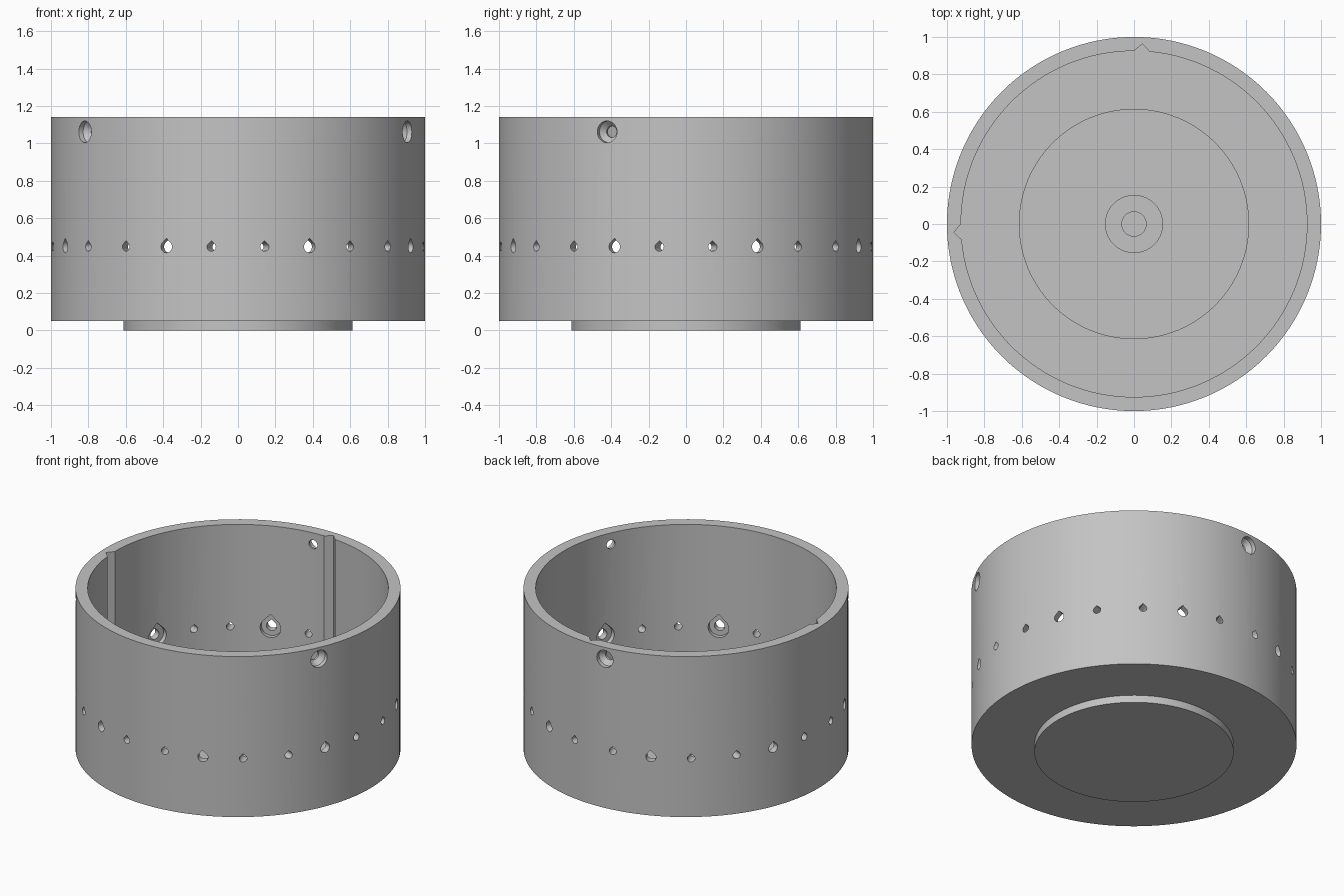
import bpy, bmesh
from math import sin, cos, pi, radians
from mathutils import Vector

cube = bpy.data.objects.get("Cube")
if cube:
    bpy.data.objects.remove(cube, do_unlink=True)

grey = bpy.data.materials.new("plain grey")
grey.use_nodes = True
COLOUR = (0.55, 0.55, 0.55, 1)
grey.diffuse_color = COLOUR
grey.node_tree.nodes["Principled BSDF"].inputs["Base Color"].default_value = COLOUR

WALL_TOP, INNER, FLOOR, FOOT, FOOT_Z = 1.14, 0.925, 0.125, 0.613, 0.05


def make_object(name, bm):
    bmesh.ops.recalc_face_normals(bm, faces=bm.faces)
    mesh = bpy.data.meshes.new(name)
    bm.to_mesh(mesh)
    bm.free()
    mesh.materials.append(grey)
    ob = bpy.data.objects.new(name, mesh)
    bpy.context.collection.objects.link(ob)
    return ob


def loft(bm, rings):
    """Closed solid through a row of equal-length point rings."""
    rows = [[bm.verts.new(p) for p in ring] for ring in rings]
    n = len(rows[0])
    for a, b in zip(rows, rows[1:]):
        for i in range(n):
            j = (i + 1) % n
            bm.faces.new((a[i], a[j], b[j], b[i]))
    bm.faces.new(rows[0])
    bm.faces.new(rows[-1])


def circle(n=32):
    return [(cos(2 * pi * i / n), sin(2 * pi * i / n)) for i in range(n)]


def teardrop(n=24):
    # Round underside with a 45 degree pointed top
    arc = [radians(135 + 270 * i / n) for i in range(n + 1)]
    return [(cos(a), sin(a)) for a in arc] + [(0, 2 ** 0.5)]


def bore(bm, shape, angle, z, steps, side=0):
    """Horizontal hole; steps are (distance from centre, radius)."""
    out = Vector((cos(angle), sin(angle), 0))
    across = Vector((-sin(angle), cos(angle), 0))
    up = Vector((0, 0, 1))
    loft(bm, [[out * d + across * (side + u * r) + up * (z + v * r)
               for u, v in shape] for d, r in steps])


# Round cup with raised foot, recessed floor and small centre boss
profile = [(0, 0), (FOOT, 0), (FOOT, FOOT_Z), (1, FOOT_Z), (1, WALL_TOP),
           (INNER, WALL_TOP), (INNER, FLOOR), (FOOT, FLOOR), (FOOT, 0.075),
           (0.155, 0.075), (0.155, FLOOR), (0.065, FLOOR), (0.065, 0.075), (0, 0.075)]
bm = bmesh.new()
verts = [bm.verts.new((r, 0, z)) for r, z in profile]
edges = [bm.edges.new(pair) for pair in zip(verts, verts[1:])]
bmesh.ops.spin(bm, geom=verts + edges, cent=(0, 0, 0), axis=(0, 0, 1),
               angle=2 * pi, steps=128, use_duplicate=False)
bmesh.ops.remove_doubles(bm, verts=bm.verts, dist=0.0005)
cup = make_object("round_cup", bm)

# Hole cutters
bm = bmesh.new()
for k in range(8):
    a = radians(22.5 + 45 * k)
    # Wide vent with a larger pocket on the inside
    bore(bm, teardrop(), a, 0.447, [(0.8, 0.065), (0.955, 0.065), (0.955, 0.032), (1.1, 0.032)])
    # Narrow vents on both sides, parallel to the wide one
    for side in (-0.247, 0.247):
        bore(bm, teardrop(), a, 0.447, [(0.75, 0.023), (1.1, 0.023)], side)

# Three countersunk screw holes near the rim
for k in range(3):
    bore(bm, circle(), radians(95 + 120 * k), 1.062,
         [(0.8, 0.03), (0.94, 0.03), (0.97, 0.058), (1.1, 0.058)])

# Two V-shaped grooves down the inner wall
for degrees in (87.4, 182.6):
    a = radians(degrees)
    out, across = Vector((cos(a), sin(a), 0)), Vector((-sin(a), cos(a), 0))
    section = [(0.9, -0.042), (0.924, -0.042), (0.963, 0), (0.924, 0.042), (0.9, 0.042)]
    loft(bm, [[out * d + across * w + Vector((0, 0, z)) for d, w in section]
              for z in (FLOOR + 0.005, WALL_TOP + 0.1)])
cutter = make_object("hole_cutter", bm)
cutter.hide_render = True

# Cut the holes, then shade
cut = cup.modifiers.new("holes", "BOOLEAN")
cut.operation, cut.solver, cut.object = "DIFFERENCE", "EXACT", cutter
bpy.ops.object.select_all(action="DESELECT")
bpy.context.view_layer.objects.active = cup
cup.select_set(True)
bpy.ops.object.modifier_apply(modifier=cut.name)
bpy.data.objects.remove(cutter, do_unlink=True)
bpy.ops.object.shade_smooth_by_angle(angle=radians(30))
